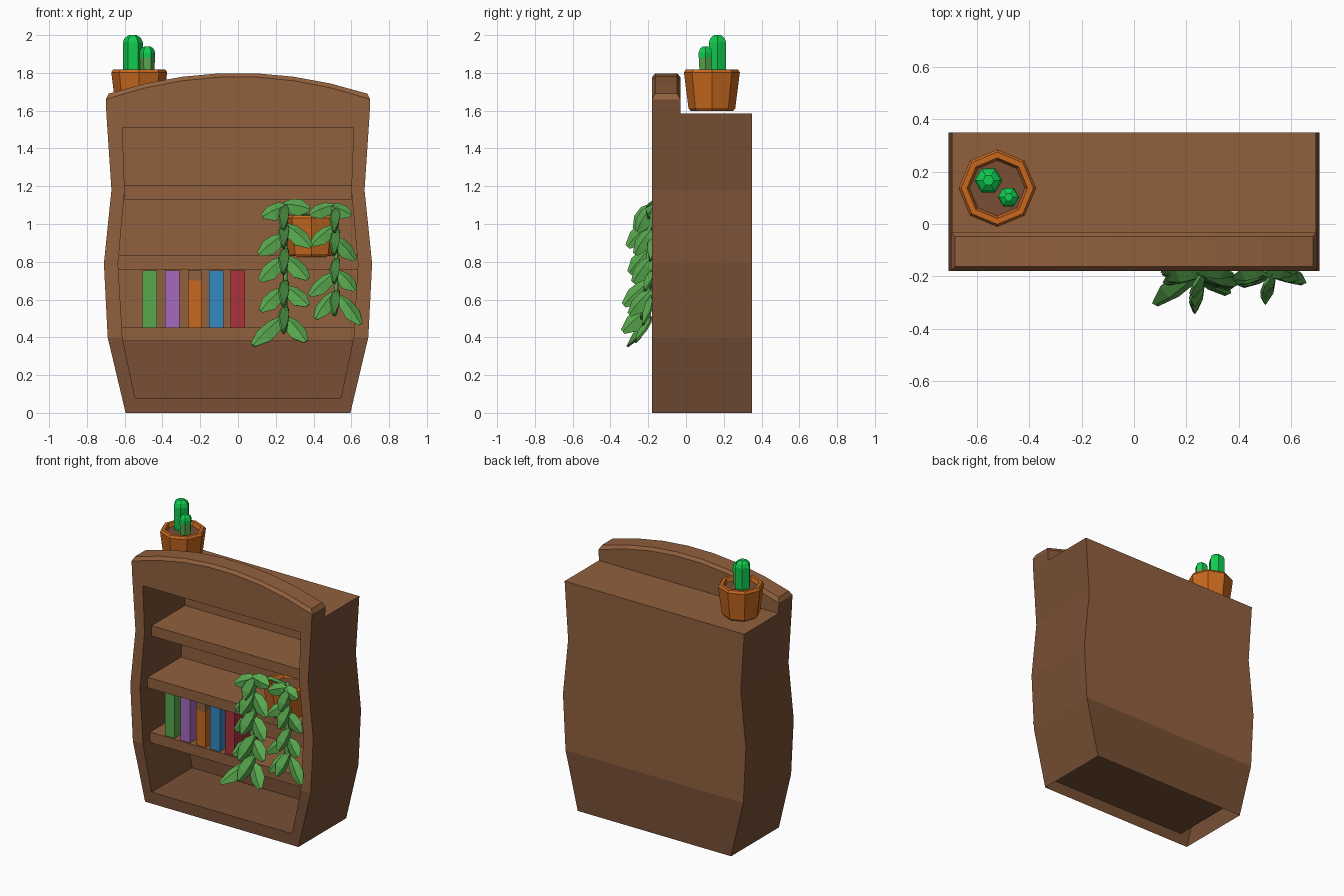
import bpy, bmesh, math
from mathutils import Vector

if "Cube" in bpy.data.objects:
    bpy.data.objects.remove(bpy.data.objects["Cube"])

def mat(name, hexa):
    m = bpy.data.materials.new(name)
    c = [int(hexa[i:i + 2], 16) / 255 for i in (0, 2, 4)]
    m.diffuse_color = [v / 12.92 if v < .04 else ((v + .055) / 1.055) ** 2.4 for v in c] + [1]
    m.use_nodes = True
    m.node_tree.nodes["Principled BSDF"].inputs["Base Color"].default_value = m.diffuse_color
    return m

WOOD, DARK = mat("light wood", "91603D"), mat("dark wood", "784F35")
CLAY, CACTUS = mat("terracotta", "C8691F"), mat("cactus green", "10CC50")
LEAF, PURPLE = mat("leaf green", "58A84E"), mat("purple", "A56ABF")
BLUE, RED = mat("blue", "3588BF"), mat("red", "A8333C")

def finish(name, bm, mats, merge=True):
    if merge:
        bmesh.ops.remove_doubles(bm, verts=bm.verts, dist=.0005)
        bmesh.ops.recalc_face_normals(bm, faces=bm.faces)
    me = bpy.data.meshes.new(name)
    bm.to_mesh(me)
    bm.free()
    for m in mats:
        me.materials.append(m)
    ob = bpy.data.objects.new(name, me)
    bpy.context.collection.objects.link(ob)
    return ob

def face(bm, pts, mi=0):
    f = bm.faces.new([bm.verts.new(p) for p in pts])
    f.material_index = mi
    return f

# cabinet side profiles as (z, half width)
OUT = [(0, .595), (.40, .69), (.79, .71), (1.18, .67), (1.585, .697)]
INN = [(.08, .545), (.40, .612), (.79, .635), (1.18, .60), (1.51, .612)]
FR, BK, IB, CB = -.18, .35, .27, -.03   # front, back, inner back, crest back

# cabinet: open-bottomed shell with a recessed interior
bm = bmesh.new()
for i in range(4):
    (z0, a0), (z1, a1) = OUT[i], OUT[i + 1]
    (w0, b0), (w1, b1) = INN[i], INN[i + 1]
    low = 1 if i == 0 else 0
    for s in (1, -1):
        face(bm, [(s*a0, FR, z0), (s*a0, BK, z0), (s*a1, BK, z1), (s*a1, FR, z1)], 1)
        face(bm, [(s*a0, FR, z0), (s*b0, FR, w0), (s*b1, FR, w1), (s*a1, FR, z1)], low)
        face(bm, [(s*b0, FR, w0), (s*b0, IB, w0), (s*b1, IB, w1), (s*b1, FR, w1)], 1)
    face(bm, [(-a0, BK, z0), (a0, BK, z0), (a1, BK, z1), (-a1, BK, z1)], low)
    face(bm, [(-b0, IB, w0), (b0, IB, w0), (b1, IB, w1), (-b1, IB, w1)], low)
a, b, t = OUT[0][1], INN[0][1], INN[-1][1]
face(bm, [(-a, FR, 0), (a, FR, 0), (b, FR, .08), (-b, FR, .08)], 1)
face(bm, [(-b, FR, .08), (b, FR, .08), (b, IB, .08), (-b, IB, .08)], 1)
face(bm, [(-t, FR, 1.51), (t, FR, 1.51), (t, IB, 1.51), (-t, IB, 1.51)])
e, ez = OUT[-1][1], OUT[-1][0]
face(bm, [(-e, CB, ez), (e, CB, ez), (e, BK, ez), (-e, BK, ez)])
# arched crest with a chamfered top
ts = [1 - 2 * i / 7 for i in range(8)]
lo = [(.70 * k, 1.78 - .12 * k * k) for k in ts]
hi = [(.685 * k, 1.80 - .11 * k * k) for k in ts]
face(bm, [(-e, FR, ez), (-t, FR, 1.51), (t, FR, 1.51), (e, FR, ez)] + [(x, FR, z) for x, z in lo])
face(bm, [(-e, CB, ez), (e, CB, ez)] + [(x, CB, z) for x, z in lo])
for i in range(7):
    (x0, z0), (x1, z1), (u0, w0), (u1, w1) = lo[i], lo[i+1], hi[i], hi[i+1]
    for y, yi in ((FR, FR + .017), (CB, CB - .017)):
        face(bm, [(x0, y, z0), (x1, y, z1), (u1, yi, w1), (u0, yi, w0)])
    face(bm, [(u0, FR+.017, w0), (u1, FR+.017, w1), (u1, CB-.017, w1), (u0, CB-.017, w0)])
for s in (1, -1):
    face(bm, [(s*.7, FR, 1.66), (s*.7, CB, 1.66), (s*.685, CB-.017, 1.69), (s*.685, FR+.017, 1.69)])
    face(bm, [(s*e, FR, ez), (s*e, CB, ez), (s*.7, CB, 1.66), (s*.7, FR, 1.66)], 1)
finish("cabinet", bm, [WOOD, DARK])

def inner_half(z):
    for (z0, x0), (z1, x1) in zip(INN, INN[1:]):
        if z0 <= z <= z1:
            return x0 + (x1 - x0) * (z - z0) / (z1 - z0)

def box(name, x0, x1, y0, y1, z0, z1, m):
    bm = bmesh.new()
    bmesh.ops.create_cube(bm, size=1)
    for v in bm.verts:
        v.co = ((x0, x1)[v.co.x > 0], (y0, y1)[v.co.y > 0], (z0, z1)[v.co.z > 0])
    return finish(name, bm, [m])

# shelves
for n, z in enumerate((.38, .76, 1.13)):
    h = inner_half(z + .037)
    box(f"shelf_{n+1}", -h, h, -.10, IB, z, z + .073, WOOD)

# books
for n, (x, m) in enumerate(((-.468, LEAF), (-.348, PURPLE), (-.228, CLAY), (-.116, BLUE), (-.002, RED))):
    top = .70 if m == CLAY else .755
    box(f"book_{n+1}", x - .038, x + .038, -.088, .17, .453, top, m)
box("book_3_band", -.266, -.19, -.088, .17, .70, .755, WOOD)

# lathe: rings of (radius, z, material index), closed at both ends
def lathe(name, cx, cy, rings, n, mats, turn=0):
    bm = bmesh.new()
    loops = [[(cx + r*math.cos(turn + math.tau*k/n), cy + r*math.sin(turn + math.tau*k/n), z)
              for k in range(n)] for r, z, _ in rings]
    for j in range(len(rings) - 1):
        for k in range(n):
            q = (k + 1) % n
            face(bm, [loops[j][k], loops[j][q], loops[j+1][q], loops[j+1][k]], rings[j][2])
    face(bm, loops[0], rings[0][2])
    face(bm, loops[-1], rings[-1][2])
    return finish(name, bm, mats)

def pot(name, x, y, z):
    lathe(name, x, y, [(.112, z, 0), (.124, z + .015, 0), (.148, z + .205, 0), (.138, z + .22, 0),
                       (.116, z + .22, 0), (.106, z + .195, 1)], 8, [CLAY, DARK])

pot("top_pot", -.523, .137, 1.598)
pot("shelf_pot", .39, -.02, .826)

# cacti
def cactus(name, x, y, r, top, split):
    lathe(name, x, y, [(r*.85, 1.78, 1), (r, split, 0), (r, top - r*.75, 0), (r*.82, top - r*.3, 0),
                       (r*.4, top, 0)], 6, [CACTUS, LEAF if split > 1.85 else CACTUS])

cactus("large_cactus", -.557, .167, .053, 2.0, 1.82)
cactus("small_cactus", -.480, .103, .041, 1.94, 1.882)

# hanging vine stems
def stem(name, x, zend):
    cu = bpy.data.curves.new(name, 'CURVE')
    cu.dimensions, cu.bevel_depth, cu.bevel_resolution = '3D', .014, 0
    pts = [(.39, -.02, 1.02), ((x + .39) / 2, -.10, 1.08), (x, -.17, 1.06), (x, -.20, .95), (x, -.20, zend)]
    sp = cu.splines.new('POLY')
    sp.points.add(len(pts) - 1)
    for p, co in zip(sp.points, pts):
        p.co = (*co, 1)
    cu.materials.append(LEAF)
    bpy.context.collection.objects.link(bpy.data.objects.new(name, cu))

stem("left_vine_stem", .25, .48)
stem("right_vine_stem", .52, .58)

# leaf: folded oval from base to tip, broad side facing the hint direction
def leaf(bm, base, tip, hint, w):
    base, tip = Vector(base), Vector(tip)
    d = tip - base
    side = d.cross(Vector(hint)).normalized()
    up = side.cross(d).normalized()
    rows = [(0, .12), (.28, .45), (.65, .5), (1, .16)]
    mid = [base + d*f + up*.018*math.sin(math.pi*f) for f, _ in rows]
    for s in (1, -1):
        edge = [base + d*f + side*s*w*k - up*.012*math.sin(math.pi*f) for f, k in rows]
        for j in range(3):
            q = [mid[j], mid[j+1], edge[j+1], edge[j]]
            face(bm, q if s < 0 else q[::-1])

def vine(name, x, sides, fronts, w):
    bm = bmesh.new()
    for bx, bz, tx, tz, ty in sides:        # leaves fanning left and right
        leaf(bm, (bx, -.19, bz), (tx, ty, tz), (.25 * (1 if tx > x else -1), -1, .35), w)
    for z, ty in fronts:                    # leaves pointing forwards
        leaf(bm, (x + .015, -.185, z), (x - .01, ty, z - .13), (1, -.35, .25), w * 1.1)
    bmesh.ops.remove_doubles(bm, verts=bm.verts, dist=.0005)
    ob = finish(name, bm, [LEAF], False)
    mod = ob.modifiers.new("thickness", 'SOLIDIFY')
    mod.thickness = .012

vine("left_vine_leaves", .25,
     [(.27, 1.10, .13, 1.04, -.22), (.24, 1.105, .38, 1.08, -.20), (.25, 1.00, .385, .88, -.24),
      (.24, .94, .11, .84, -.19), (.25, .83, .37, .71, -.24), (.24, .82, .115, .70, -.20),
      (.25, .67, .37, .57, -.25), (.24, .66, .12, .54, -.23), (.25, .51, .36, .38, -.27),
      (.24, .51, .08, .36, -.31)],
     [(1.10, -.27), (1.01, -.31), (.87, -.30), (.70, -.33), (.56, -.335)], .095)
vine("right_vine_leaves", .52,
     [(.51, 1.10, .38, 1.05, -.21), (.48, 1.095, .60, 1.05, -.20), (.51, .99, .39, .89, -.23),
      (.51, .93, .62, .81, -.19), (.51, .74, .38, .62, -.22), (.53, .75, .62, .65, -.22),
      (.54, .62, .65, .47, -.23), (.51, .64, .41, .50, -.24)],
     [(1.09, -.26), (.97, -.27), (.82, -.28), (.65, -.30)], .085)
